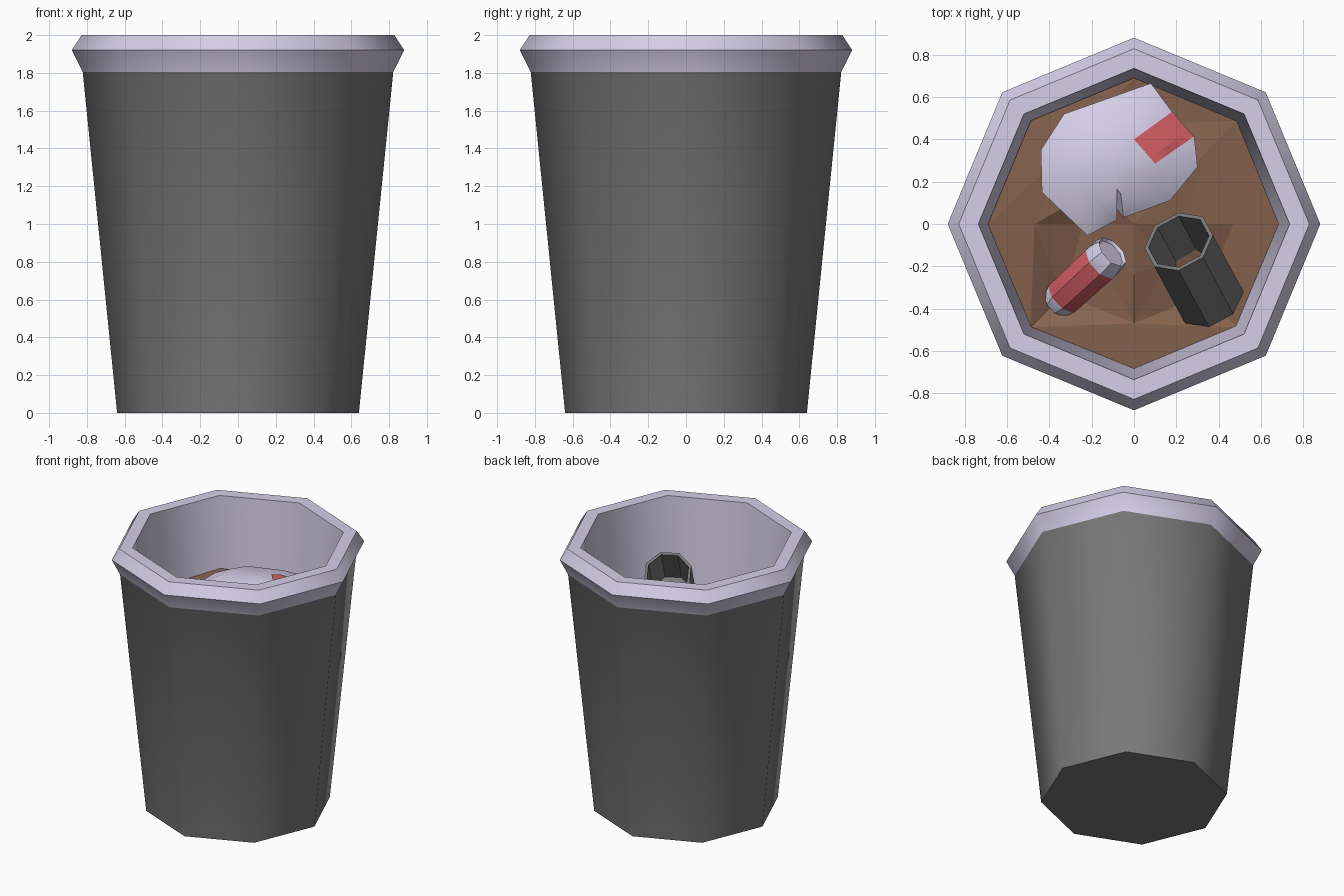
import bpy, bmesh, math
from mathutils import Vector, Matrix
from mathutils.bvhtree import BVHTree

if "Cube" in bpy.data.objects:
    bpy.data.objects.remove(bpy.data.objects["Cube"])


def material(name, r, g, b):
    m = bpy.data.materials.new(name)
    m.diffuse_color = (r, g, b, 1)
    m.use_nodes = True
    m.node_tree.nodes["Principled BSDF"].inputs["Base Color"].default_value = m.diffuse_color
    return m


GREY = material("dark grey", 0.19, 0.19, 0.19)
LILAC = material("pale lilac", 0.66, 0.62, 0.80)
RED = material("red", 0.66, 0.11, 0.125)
BROWN = material("brown", 0.25, 0.13, 0.08)


def finish(name, bm, mats, smooth=None):
    bmesh.ops.recalc_face_normals(bm, faces=bm.faces)
    me = bpy.data.meshes.new(name)
    bm.to_mesh(me)
    bm.free()
    for m in mats:
        me.materials.append(m)
    ob = bpy.data.objects.new(name, me)
    bpy.context.collection.objects.link(ob)
    if smooth:
        bpy.ops.object.select_all(action='DESELECT')
        ob.select_set(True)
        bpy.context.view_layer.objects.active = ob
        bpy.ops.object.shade_smooth_by_angle(angle=math.radians(smooth))
    return ob


def bridge(bm, a, b, mat=0):
    """Join two vertex rings; a ring of one vertex is a pole."""
    n = max(len(a), len(b))
    for i in range(n):
        j = (i + 1) % n
        vs = []
        for v in (a[i % len(a)], a[j % len(a)], b[j % len(b)], b[i % len(b)]):
            if v not in vs:
                vs.append(v)
        bm.faces.new(vs).material_index = mat


def lathe(name, profile, seg_mats, mats, smooth=None, matrix=Matrix(), sides=8):
    bm = bmesh.new()
    rings = []
    for r, z in profile:
        n = sides if r > 0 else 1
        rings.append([bm.verts.new(matrix @ Vector((r * math.cos(math.tau * k / sides),
                                                    r * math.sin(math.tau * k / sides), z)))
                      for k in range(n)])
    for i, m in enumerate(seg_mats):
        bridge(bm, rings[i], rings[i + 1], m)
    return finish(name, bm, mats, smooth)


def along(bottom, top, spin=0):
    """Matrix placing local z from bottom to top."""
    d = Vector(top) - Vector(bottom)
    rot = d.to_track_quat('Z', 'Y').to_matrix().to_4x4()
    return Matrix.Translation(bottom) @ rot @ Matrix.Rotation(math.radians(spin), 4, 'Z')


# Bin: grey tapered body, pale bulging rim and pale lining
lathe("bin", [(0, 0), (0.64, 0), (0.822, 1.805), (0.88, 1.92), (0.828, 2.0), (0.735, 2.0), (0.675, 1.25)],
      [0, 0, 1, 1, 1, 1], [GREY, LILAC], 50)

# Rubbish heap: uneven brown surface filling the bin
bm = bmesh.new()
rings = []
for r, base, bumps in ((0.69, 1.40, [0] * 8),
                       (0.47, 1.37, [.04, .05, .02, .05, .03, -.05, .03, -.03]),
                       (0.24, 1.39, [.04, .05, .03, .05, -.03, -.02, .04, .0])):
    ring = []
    for k in range(8):
        a = math.tau * k / 8
        z = base + bumps[k] + 0.1 * r * math.cos(a - math.radians(135))
        ring.append(bm.verts.new((r * math.cos(a), r * math.sin(a), z)))
    rings.append(ring)
rings.append([bm.verts.new((0, 0, 1.44))])
for a, b in zip(rings, rings[1:]):
    bridge(bm, a, b)
bmesh.ops.triangulate(bm, faces=bm.faces)
finish("rubbish_heap", bm, [BROWN])

# Crumpled paper: low dome with a ragged outline and a small tear
outline = [(-.33, .52), (.08, .665), (.18, .53), (.285, .41), (.30, .27), (.17, .11),
           (-.05, .03), (-.11, .11), (-.08, .02), (-.22, -.055), (-.435, .15), (-.44, .35)]
mid = Vector((-.08, .31))
bm = bmesh.new()
rings = []
for s, z in ((0.95, 1.36), (1.0, 1.50), (0.6, 1.575)):
    rings.append([bm.verts.new((*(mid + (Vector(p) - mid) * s), z)) for p in outline])
rings.append([bm.verts.new((mid.x, mid.y, 1.59))])
for a, b in zip(rings, rings[1:]):
    bridge(bm, a, b)
tree = BVHTree.FromBMesh(bm)
finish("crumpled_paper", bm, [LILAC], 40)

# Red patch draped on the paper
c = [Vector(p) for p in ((0, .40), (.18, .53), (.285, .415), (.10, .285))]
bm = bmesh.new()
rows = []
for i in range(7):
    u = i / 6 * 0.99
    row = []
    for j in range(5):
        p = c[0].lerp(c[1], u).lerp(c[3].lerp(c[2], u), j / 4)
        hit = tree.ray_cast(Vector((p.x, p.y, 3)), Vector((0, 0, -1)))[0]
        row.append(bm.verts.new((p.x, p.y, (hit.z if hit else 1.50) + 0.007)))
    rows.append(row)
for a, b in zip(rows, rows[1:]):
    for j in range(4):
        bm.faces.new((a[j], a[j + 1], b[j + 1], b[j]))
finish("paper_patch", bm, [RED])

# Red drinks can with pale ends
lathe("drinks_can", [(0, 0), (.07, 0), (.095, .06), (.10, .34), (.098, .38), (.085, .42), (.075, .405), (0, .405)],
      [0, 0, 1, 0, 0, 0, 0], [LILAC, RED], 40,
      along((-.37, -.38, 1.33), (-.11, -.14, 1.53), 22.5))

# Open dark tin, hollow
lathe("open_tin", [(0, 0), (.17, 0), (.17, .47), (.15, .47), (.145, .12), (0, .12)],
      [0] * 5, [GREY], None,
      along((.355, -.35, 1.30), (.215, -.09, 1.65), 22.5))
